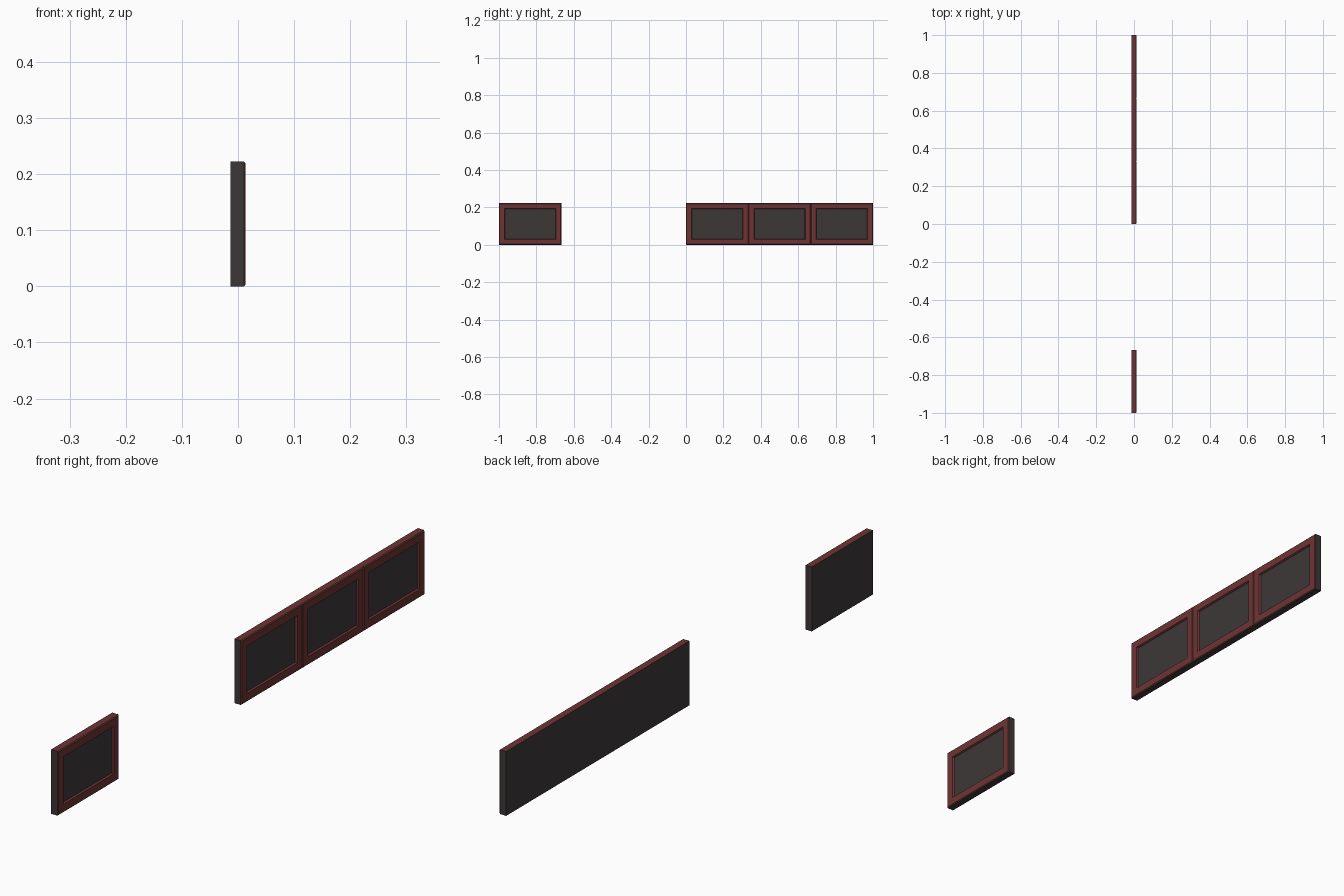
import bpy, bmesh

if "Cube" in bpy.data.objects:
    bpy.data.objects.remove(bpy.data.objects["Cube"])

W, H = 1 / 3, 0.222          # tile length and height
X0, X1 = -0.0135, 0.0135     # back and front of a tile
CH = 0.003                   # chamfer around the front edge


def material(name, rgb):
    m = bpy.data.materials.new(name)
    m.diffuse_color = (*rgb, 1)
    m.use_nodes = True
    m.node_tree.nodes["Principled BSDF"].inputs["Base Color"].default_value = m.diffuse_color
    return m


red = material("dark red frame", (0.155, 0.034, 0.034))
dark = material("charcoal panel", (0.047, 0.039, 0.039))


def wall_tile(name, y0):
    bm = bmesh.new()
    # nested rectangles: back, side edge, chamfered face, recess rim, recess floor
    rings = [(X0, 0), (X1 - CH, 0), (X1, CH), (X1, 0.029), (X1 - 0.006, 0.032)]
    loops = []
    for x, d in rings:
        corners = [(d, d), (W - d, d), (W - d, H - d), (d, H - d)]
        loops.append([bm.verts.new((x, y0 + y, z)) for y, z in corners])
    bm.faces.new(loops[0][::-1]).material_index = 1
    bm.faces.new(loops[-1]).material_index = 1
    for k in range(len(loops) - 1):
        a, b = loops[k], loops[k + 1]
        for i in range(4):
            j = (i + 1) % 4
            f = bm.faces.new((a[i], a[j], b[j], b[i]))
            # ends and underside are charcoal, everything else red
            f.material_index = 1 if k == 0 and i != 2 else 0
    bmesh.ops.recalc_face_normals(bm, faces=bm.faces[:])
    me = bpy.data.meshes.new(name)
    bm.to_mesh(me)
    bm.free()
    me.materials.append(red)
    me.materials.append(dark)
    bpy.context.collection.objects.link(bpy.data.objects.new(name, me))


# one separate tile and a row of three
wall_tile("single_wall_panel", -1)
for n in range(3):
    wall_tile(f"row_wall_panel_{n + 1}", n * W)
